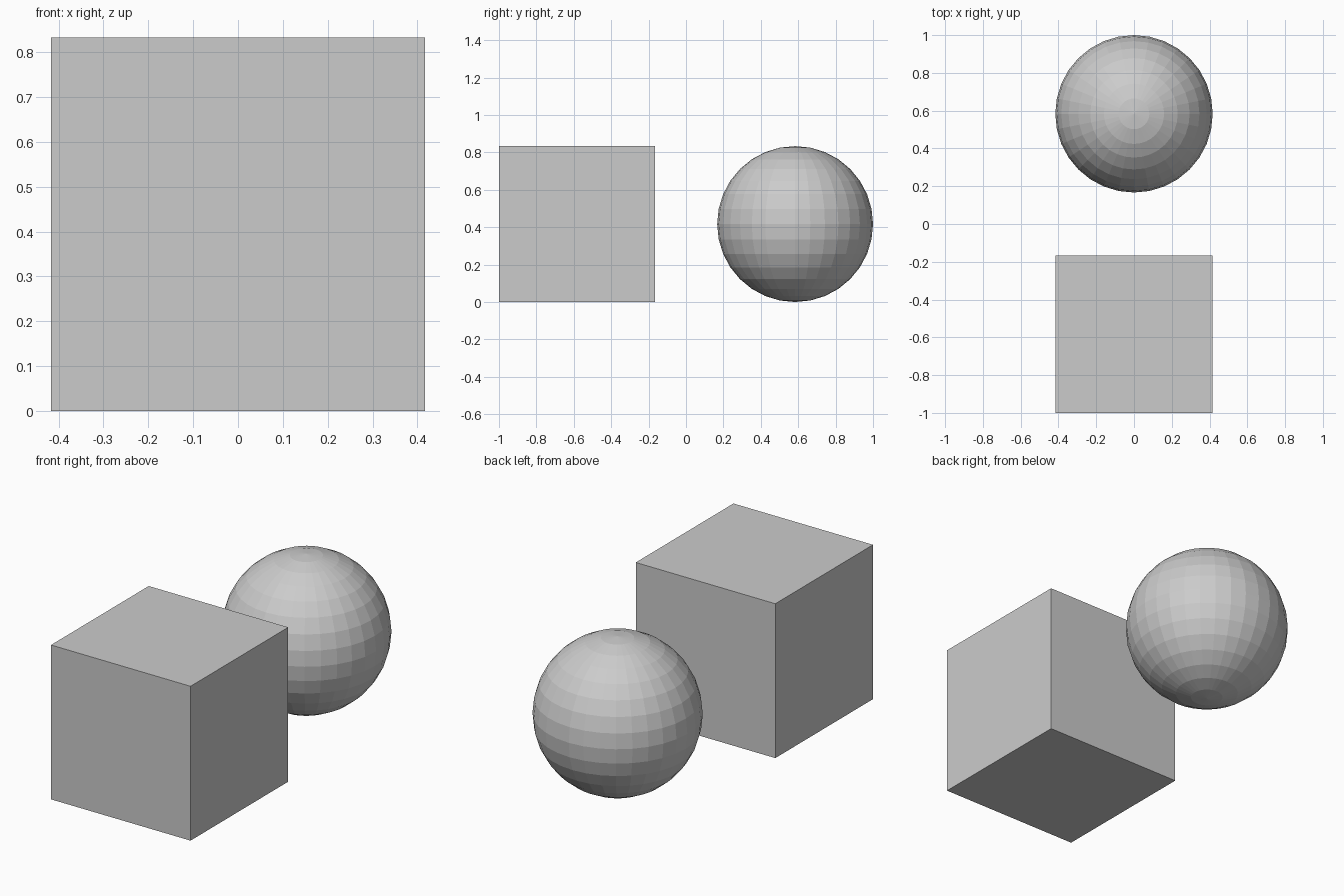
import bpy

if "Cube" in bpy.data.objects:
    bpy.data.objects.remove(bpy.data.objects["Cube"])

R = 2 / 4.8          # half-size of the cube and radius of the ball
OFFSET = 1 - R       # distance of each centre from the origin

# Front cube
bpy.ops.mesh.primitive_cube_add(size=2 * R, location=(0, -OFFSET, R))
bpy.context.object.name = "cube"

# Rear flat-shaded ball
bpy.ops.mesh.primitive_uv_sphere_add(segments=32, ring_count=16, radius=R,
                                     location=(0, OFFSET, R))
bpy.context.object.name = "ball"
